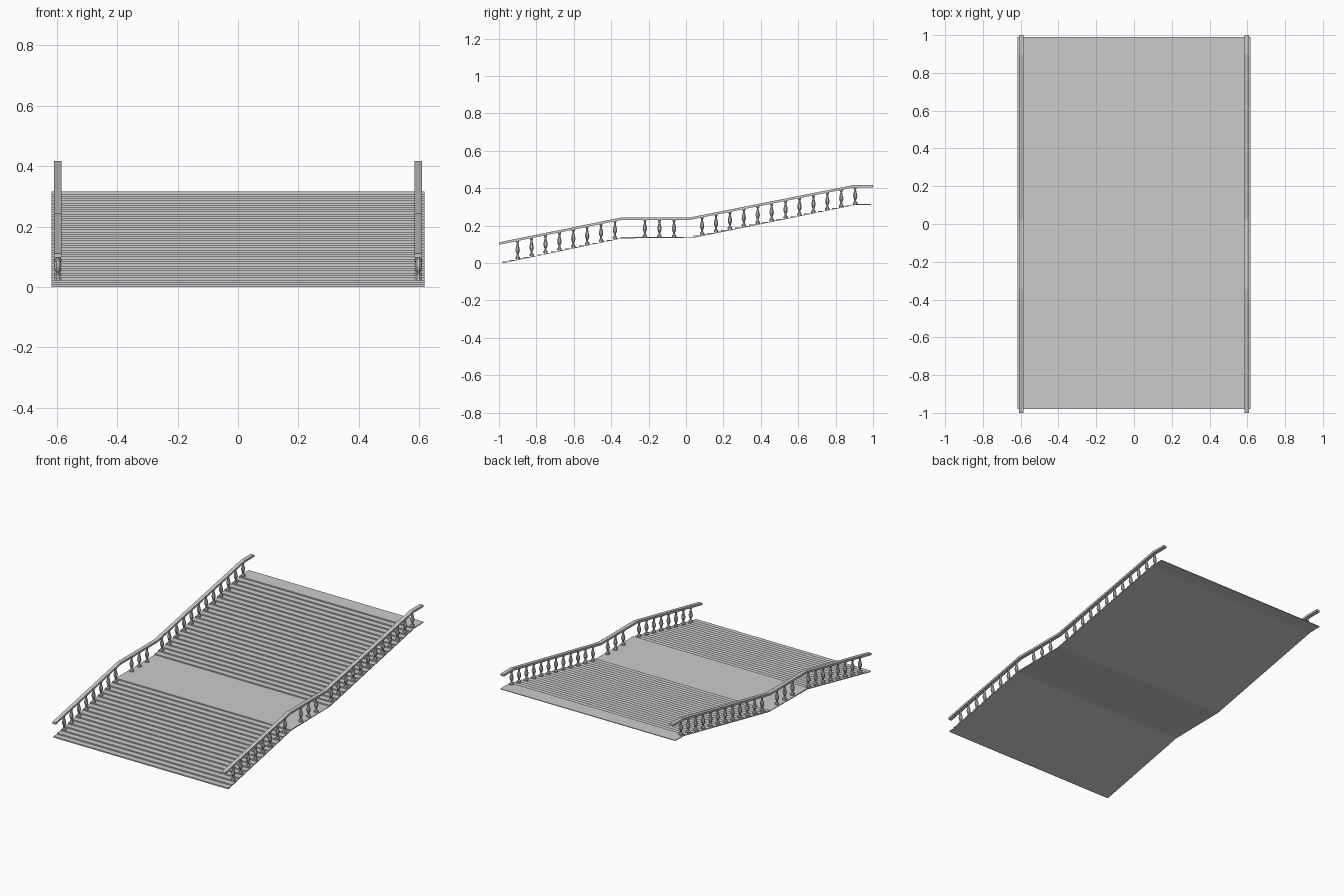
import bpy, bmesh, math

if "Cube" in bpy.data.objects:
    bpy.data.objects.remove(bpy.data.objects["Cube"])

TREAD = 0.037
LAND_Z, TOP_Z = 0.1386, 0.3155
LOW_Y, UP_Y, BACK_Y = -0.98, 0.04, 0.99
RAIL_X = 0.597


def finish(bm, name):
    bmesh.ops.recalc_face_normals(bm, faces=bm.faces[:])
    mesh = bpy.data.meshes.new(name)
    bm.to_mesh(mesh)
    bm.free()
    obj = bpy.data.objects.new(name, mesh)
    bpy.context.collection.objects.link(obj)
    return obj


def extrude_profile(name, pts, x0, x1):
    """Extrude a closed (y, z) outline along x."""
    bm = bmesh.new()
    face = bm.faces.new([bm.verts.new((x0, y, z)) for y, z in pts])
    ext = bmesh.ops.extrude_face_region(bm, geom=[face])
    verts = [g for g in ext["geom"] if isinstance(g, bmesh.types.BMVert)]
    bmesh.ops.translate(bm, verts=verts, vec=(x1 - x0, 0, 0))
    return finish(bm, name)


def flight(y, z, rise, count):
    pts = []
    for i in range(count):
        pts += [(y + i * TREAD, z + i * rise), (y + i * TREAD, z + (i + 1) * rise)]
    return pts


# Staircase: two flights, a middle landing and a top landing over a sloped soffit
outline = flight(LOW_Y, 0, LAND_Z / 18, 18) + flight(UP_Y, LAND_Z, (TOP_Z - LAND_Z) / 24, 24)
outline += [(BACK_Y, TOP_Z), (BACK_Y, TOP_Z - 0.004), (UP_Y + 23 * TREAD + 0.01, TOP_Z - 0.006),
            (UP_Y + 0.005, LAND_Z - 0.003), (-0.343, LAND_Z - 0.007), (LOW_Y + 0.006, 0)]
extrude_profile("staircase", outline, -0.617, 0.617)

# Handrails following the flights
path = [(-1.0, 0.104), (-0.345, 0.237), (0.02, 0.237), (0.9, 0.411), (1.0, 0.411)]
half = 0.0065
rail = [(y, z + half) for y, z in path] + [(y, z - half) for y, z in reversed(path)]
for side, s in (("left", -1), ("right", 1)):
    extrude_profile(side + "_handrail", rail, s * RAIL_X - 0.012, s * RAIL_X + 0.012)


def rail_z(y):
    for (y0, z0), (y1, z1) in zip(path, path[1:]):
        if y <= y1:
            return z0 + (z1 - z0) * (y - y0) / (y1 - y0)


def tread_z(y):
    if y < UP_Y:
        n = min(18, math.floor((y - LOW_Y) / TREAD) + 1)
        return n * LAND_Z / 18
    n = min(24, math.floor((y - UP_Y) / TREAD) + 1)
    return LAND_Z + n * (TOP_Z - LAND_Z) / 24


# Turned baluster profile: radius, fraction of height
PROFILE = [(0.013, 0), (0.013, 0.08), (0.007, 0.16), (0.005, 0.25), (0.010, 0.36),
           (0.0125, 0.46), (0.011, 0.58), (0.006, 0.78), (0.005, 0.87), (0.009, 0.92), (0.009, 1)]
SIDES = 8


def add_baluster(bm, x, y):
    base = tread_z(y) - 0.001
    height = rail_z(y) - half + 0.002 - base
    rings = []
    for r, f in PROFILE:
        rings.append([bm.verts.new((x + r * math.cos(a), y + r * math.sin(a), base + f * height))
                      for a in [math.tau * (k + 0.5) / SIDES for k in range(SIDES)]])
    for a, b in zip(rings, rings[1:]):
        for k in range(SIDES):
            n = (k + 1) % SIDES
            bm.faces.new((a[k], a[n], b[n], b[k]))
    bm.faces.new(rings[0][::-1])
    bm.faces.new(rings[-1])


# Balusters on both sides
spots = [-0.9 + 0.0743 * i for i in range(8)] + [-0.22, -0.142, -0.064]
spots += [0.086 + 0.0744 * i for i in range(12)]
for side, s in (("left", -1), ("right", 1)):
    bm = bmesh.new()
    for y in spots:
        add_baluster(bm, s * RAIL_X, y)
    finish(bm, side + "_balusters")
